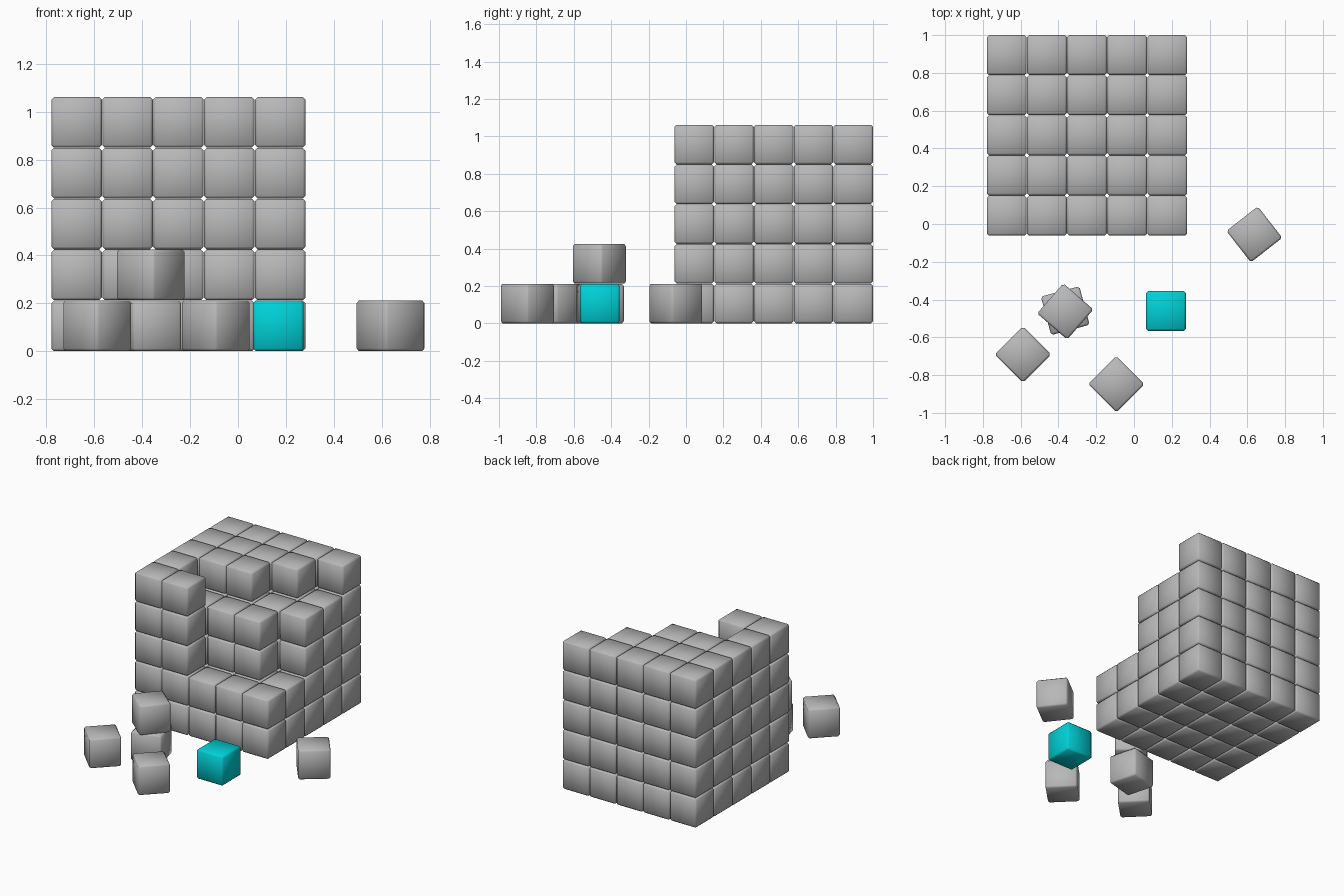
import bpy, math

if "Cube" in bpy.data.objects:
    bpy.data.objects.remove(bpy.data.objects["Cube"])

SIZE = 0.211            # cube edge
PITCH = 0.2125          # stacking pitch
X0, Y0 = -0.78, -0.062  # front left corner of the stack


def paint(name, rgb):
    mat = bpy.data.materials.new(name)
    mat.diffuse_color = (*rgb, 1)
    mat.use_nodes = True
    mat.node_tree.nodes["Principled BSDF"].inputs["Base Color"].default_value = mat.diffuse_color
    return mat


grey = paint("dark_grey", (0.48, 0.48, 0.48))
teal = paint("teal", (0.0, 0.64, 0.68))


def cube(name, x, y, z, turn=0, mat=grey):
    """Softly rounded, fully smooth-shaded cube standing on height z."""
    bpy.ops.mesh.primitive_cube_add(size=SIZE, location=(x, y, z + PITCH / 2),
                                    rotation=(0, 0, math.radians(turn)))
    ob = bpy.context.object
    ob.name = name
    ob.data.materials.append(mat)
    bev = ob.modifiers.new("rounded_edges", 'BEVEL')
    bev.width = 0.011
    bev.segments = 1
    bpy.ops.object.shade_smooth()
    return ob


# Big stack: cells (column, row from the front) left empty on each layer
upper_gap = {(2, 0), (3, 0), (4, 0), (4, 1)}
top_gap = upper_gap | {(1, 1), (2, 1), (3, 1), (3, 2), (4, 2), (4, 3)}
gaps = [set(), set(), upper_gap, upper_gap, top_gap]
for k, gap in enumerate(gaps):
    for i in range(5):
        for j in range(5):
            if (i, j) not in gap:
                cube(f"stack_cube_{i}_{j}_{k}", X0 + PITCH * (i + 0.5),
                     Y0 + PITCH * (j + 0.5), PITCH * k)

# Loose cubes lying around, one pair piled up
loose = [(-0.588, -0.691, 0, 45), (-0.093, -0.848, 0, 45), (0.637, -0.055, 0, 38),
         (-0.364, -0.459, 0, 15), (-0.364, -0.463, PITCH, 49)]
for n, spot in enumerate(loose):
    cube(f"loose_cube_{n}", *spot)

# Coloured cube
cube("teal_cube", 0.169, -0.46, 0, 0, teal)
